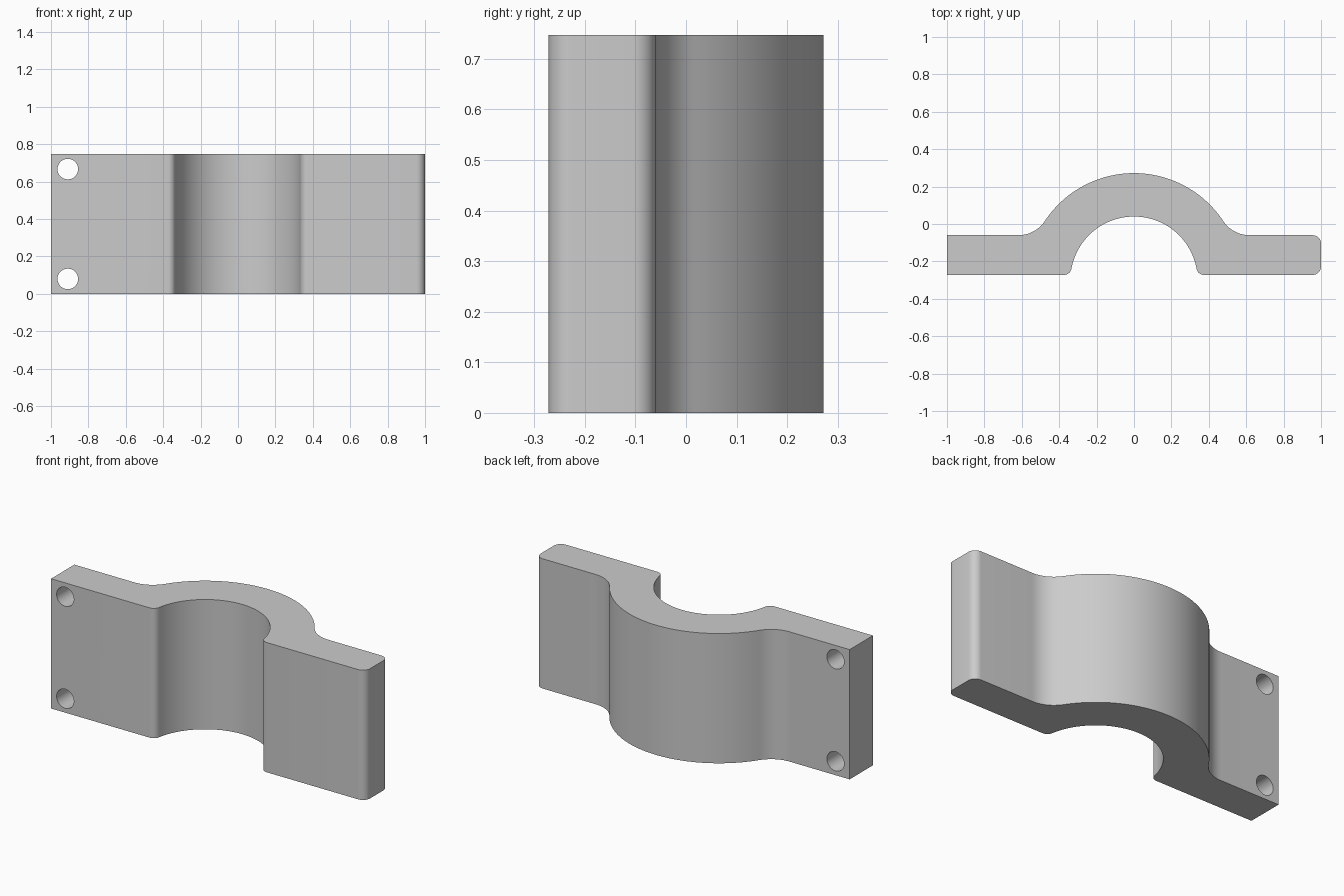
import bpy
import bmesh
from math import radians, degrees, cos, sin, sqrt, atan2, pi
from mathutils import Matrix

default = bpy.data.objects.get("Cube")
if default:
    bpy.data.objects.remove(default, do_unlink=True)

HEIGHT = 0.747
FRONT, BACK = -0.272, -0.06          # flange faces
CENTRE_Y = -0.3                      # shared centre of both saddle arcs
INNER, OUTER = 0.34, 0.572
LIP, BLEND, CORNER = 0.04, 0.17, 0.045


def arc(cx, cy, r, start, end, steps):
    """Points along an arc, angles in degrees."""
    angles = [radians(start + (end - start) * i / steps) for i in range(steps + 1)]
    return [(cx + r * cos(a), cy + r * sin(a)) for a in angles]


def tangent_fillet(arc_radius, r, cy):
    """Distance from the middle and contact angle of a fillet touching an arc."""
    dy = cy - CENTRE_Y
    cx = sqrt((arc_radius + r) ** 2 - dy ** 2)
    return cx, degrees(atan2(dy, cx))


# Clamp outline, counter-clockwise from the front corner of the drilled flange
lip_y, blend_y = FRONT + LIP, BACK + BLEND
lip_x, lip_a = tangent_fillet(INNER, LIP, lip_y)
blend_x, blend_a = tangent_fillet(OUTER, BLEND, blend_y)
end_x = 1 - CORNER
outline = [(-1, FRONT)]
outline += arc(-lip_x, lip_y, LIP, -90, -lip_a, 8)
outline += arc(0, CENTRE_Y, INNER, 180 - lip_a, lip_a, 48)[1:-1]
outline += arc(lip_x, lip_y, LIP, 180 + lip_a, 270, 8)
outline += arc(end_x, FRONT + CORNER, CORNER, -90, 0, 8)
outline += arc(end_x, BACK - CORNER, CORNER, 0, 90, 8)
outline += arc(blend_x, blend_y, BLEND, 270, 180 + blend_a, 14)
outline += arc(0, CENTRE_Y, OUTER, blend_a, 180 - blend_a, 48)[1:-1]
outline += arc(-blend_x, blend_y, BLEND, -blend_a, -90, 14)
outline += [(-1, BACK)]


def make_object(name, bm):
    bmesh.ops.recalc_face_normals(bm, faces=bm.faces)
    mesh = bpy.data.meshes.new(name)
    bm.to_mesh(mesh)
    bm.free()
    obj = bpy.data.objects.new(name, mesh)
    bpy.context.collection.objects.link(obj)
    return obj


# Clamp body: extruded outline
bm = bmesh.new()
base = bm.faces.new([bm.verts.new((x, y, 0)) for x, y in outline])
top = bmesh.ops.extrude_face_region(bm, geom=[base], use_keep_orig=True)
bmesh.ops.translate(bm, vec=(0, 0, HEIGHT),
                    verts=[v for v in top["geom"] if isinstance(v, bmesh.types.BMVert)])
clamp = make_object("saddle_clamp", bm)

steel = bpy.data.materials.new("plain grey")
steel.use_nodes = True
grey = (0.6, 0.6, 0.6, 1)
steel.diffuse_color = grey
steel.node_tree.nodes["Principled BSDF"].inputs["Base Color"].default_value = grey
clamp.data.materials.append(steel)

# Bolt holes through the square-ended flange
bm = bmesh.new()
for z in (0.08, HEIGHT - 0.08):
    place = Matrix.Translation((-0.91, (FRONT + BACK) / 2, z)) @ Matrix.Rotation(pi / 2, 4, 'X')
    bmesh.ops.create_cone(bm, cap_ends=True, segments=32, radius1=0.055,
                          radius2=0.055, depth=0.4, matrix=place)
cutter = make_object("bolt_hole_cutter", bm)
cutter.data.materials.append(steel)
cutter.hide_render = True

bpy.ops.object.select_all(action='DESELECT')
clamp.select_set(True)
bpy.context.view_layer.objects.active = clamp
drill = clamp.modifiers.new("bolt_holes", 'BOOLEAN')
drill.operation = 'DIFFERENCE'
drill.solver = 'EXACT'
drill.object = cutter
bpy.ops.object.modifier_apply(modifier=drill.name)
bpy.data.objects.remove(cutter, do_unlink=True)

bpy.ops.object.shade_smooth_by_angle(angle=radians(30))
